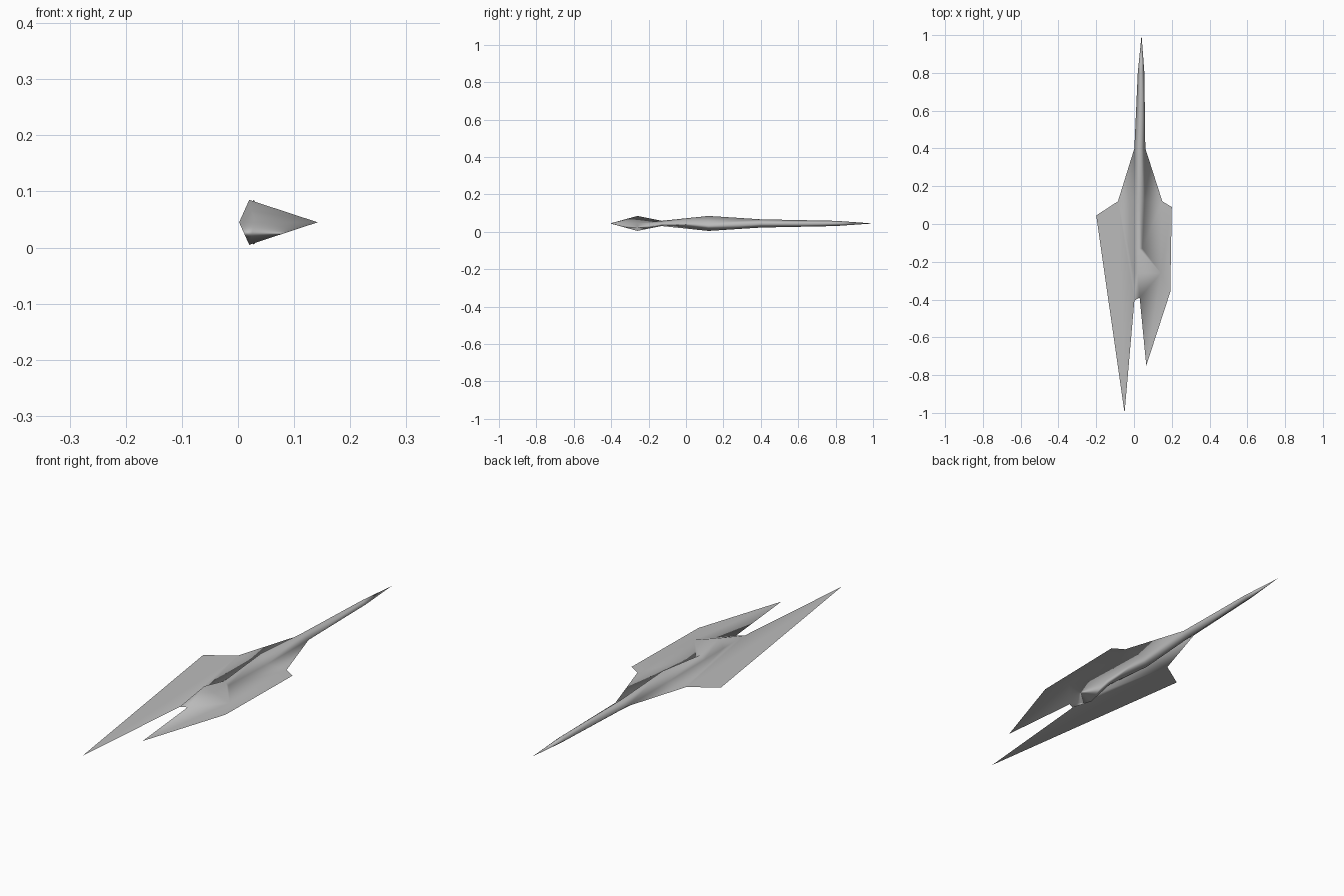
import bpy, bmesh, math

cube = bpy.data.objects.get("Cube")
if cube:
    bpy.data.objects.remove(cube)

MID = 0.045  # height of the flat wing plane

# One plain grey paint
grey = bpy.data.materials.new("hull grey")
grey.use_nodes = True
colour = (0.5, 0.5, 0.5, 1)
grey.diffuse_color = colour
grey.node_tree.nodes["Principled BSDF"].inputs["Base Color"].default_value = colour

bm = bmesh.new()


def vert(x, y, z=MID):
    return bm.verts.new((x, y, z))


# Fuselage: diamond sections (y, left x, ridge x, right x, half height)
sections = [
    (0.80, 0.020, 0.038, 0.055, 0.014),
    (0.40, 0.002, 0.030, 0.060, 0.022),
    (0.12, 0.002, 0.028, 0.056, 0.040),
    (-0.13, 0.002, 0.024, 0.045, 0.014),
    (-0.26, 0.002, 0.020, 0.142, 0.040),
]
rings = [[vert(l, y), vert(c, y, MID + h), vert(r, y), vert(c, y, MID - h)]
         for y, l, c, r, h in sections]
tip = vert(0.04, 1.0)
end_l, end_r = vert(0.002, -0.405), vert(0.03, -0.39)

for a, b in zip(rings, rings[1:]):
    for i in range(4):
        j = (i + 1) % 4
        bm.faces.new((a[i], a[j], b[j], b[i]))
for i in range(4):
    bm.faces.new((tip, rings[0][(i + 1) % 4], rings[0][i]))

# Tapered closing faces at the flat end edge
l, t, r, b = rings[-1]
for ridge in (t, b):
    bm.faces.new((l, ridge, end_l))
    bm.faces.new((ridge, end_r, end_l))
    bm.faces.new((ridge, r, end_r))
bmesh.ops.recalc_face_normals(bm, faces=bm.faces)

# Long wing: flat sheet with a swept spike
left = [ring[0] for ring in rings]
shoulder, corner, spike = vert(-0.085, 0.12), vert(-0.2, 0.045), vert(-0.05, -1.0)
wings = [
    (left[1], shoulder, left[2]),
    (left[2], shoulder, spike, end_l, left[4], left[3]),
    (shoulder, corner, spike),
]

# Short wing: flat sheet with a blunt outer edge
right = [ring[2] for ring in rings]
shoulder, corner = vert(0.15, 0.12), vert(0.2, 0.09)
rear, spike = vert(0.192, -0.36), vert(0.065, -0.75)
wings += [
    (right[1], right[2], shoulder),
    (right[2], right[3], shoulder),
    (right[3], right[4], rear, corner, shoulder),
    (right[4], end_r, spike, rear),
]
for loop in wings:
    bm.faces.new(loop)

mesh = bpy.data.meshes.new("winged_hull")
bm.to_mesh(mesh)
bm.free()
mesh.materials.append(grey)
mesh.shade_smooth()
hull = bpy.data.objects.new("winged_hull", mesh)
bpy.context.collection.objects.link(hull)
